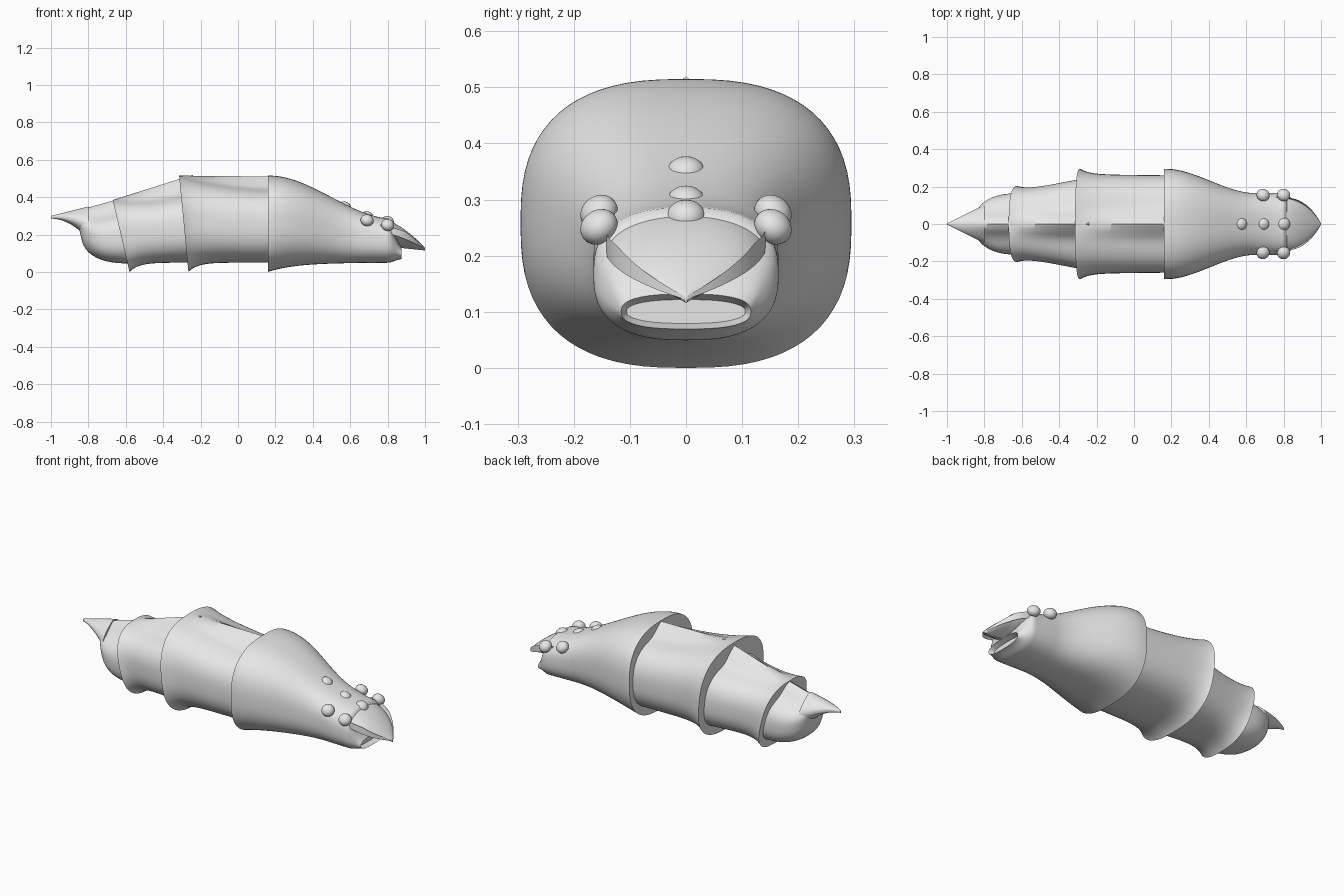
import bpy, bmesh, math

cube = bpy.data.objects.get("Cube")
if cube:
    bpy.data.objects.remove(cube)

grey = bpy.data.materials.new("plain_grey")
grey.use_nodes = True
grey.diffuse_color = (0.8, 0.8, 0.8, 1)
grey.node_tree.nodes["Principled BSDF"].inputs["Base Color"].default_value = grey.diffuse_color

SIDES = 72
STEPS = 60


def lerp(start, end, t):
    return start + (end - start) * t


def ease(x, start, end):
    t = min(max((x - start) / (end - start), 0), 1)
    return t * t * (3 - 2 * t)


def finish(bm, name):
    mesh = bpy.data.meshes.new(name)
    bm.to_mesh(mesh)
    bm.free()
    mesh.materials.append(grey)
    obj = bpy.data.objects.new(name, mesh)
    bpy.context.collection.objects.link(obj)
    bpy.ops.object.select_all(action='DESELECT')
    obj.select_set(True)
    bpy.context.view_layer.objects.active = obj
    bpy.ops.object.shade_smooth_by_angle(angle=math.radians(45))
    return obj


def section_ring(bm, x_low, x_high, low, high, width, ridge, power, arch):
    """Rounded cross-section with an optional crest on top and arch below."""
    middle, half = (low + high - ridge) / 2, (high - ridge - low) / 2
    ring = []
    for k in range(SIDES):
        angle = math.tau * k / SIDES
        c, s = math.cos(angle), math.sin(angle)
        u = math.copysign(abs(c) ** (2 / power), c)
        v = math.copysign(abs(s) ** (2 / power), s)
        y, z = width * u, middle + half * v
        if s > 0:
            z += ridge * math.exp(-(y / 0.055) ** 2)
        else:
            z += arch * abs(u) * min(1, half / 0.05)
        ring.append(bm.verts.new((lerp(x_low, x_high, (v + 1) / 2), y, z)))
    return ring


def loft(name, section, power=2.6, arch=0, lip=False):
    """Skin the cross-sections given by section(t), for t from start to end."""
    bm = bmesh.new()
    rings = [section_ring(bm, *section(i / STEPS), power, arch) for i in range(STEPS + 1)]
    for near, far in zip(rings, rings[1:]):
        for k in range(SIDES):
            n = (k + 1) % SIDES
            bm.faces.new((near[k], near[n], far[n], far[k]))
    bm.faces.new(rings[0])
    end_cap = bm.faces.new(rings[-1])
    bmesh.ops.recalc_face_normals(bm, faces=bm.faces)
    if lip:
        bmesh.ops.inset_region(bm, faces=[end_cap], thickness=0.01, depth=-0.03)
    return finish(bm, name)


def head_top(x):
    return 0.515 - 0.23 * ease(x, 0.17, 0.83)


# Head and front shell: broad rim, narrowing to a hollow lower lip
def head_section(t):
    x = lerp(0.16, 0.875, t)
    mouth = ease(x, 0.8, 0.88)
    low = 0.05 * (1 - math.exp((0.16 - x) / 0.15)) + 0.02 * mouth
    width = 0.295 - 0.13 * ease(x, 0.17, 0.65) - 0.05 * mouth
    return x, x, low, head_top(x) - 0.155 * mouth, width, 0


loft("head_and_front_shell", head_section, lip=True)


# Pointed upper lip overhanging the mouth
def beak_section(t):
    x = lerp(0.76, 1, t)
    return x, x, 0.14 - 0.025 * t, 0.285 - 0.155 * t ** 1.6, 0.004 + 0.14 * (1 - t ** 3), 0


loft("beak", beak_section, power=2.1, arch=0.045)


# Overlapping shells: crested at the front, flared to a slanted rim behind
def shell(name, front, rim_low, rim_high, tops, widths, crest):
    def section(t):
        flare = math.exp((1 - t) * (rim_low - front) / 0.05)
        return (lerp(front, rim_low, t), lerp(front, rim_high, t),
                0.05 * (1 - flare), lerp(*tops, t),
                lerp(*widths, t) + 0.03 * flare, crest * (1 - t * t))
    loft(name, section)


shell("middle_shell", 0.2, -0.265, -0.315, (0.51, 0.515), (0.26, 0.265), 0.065)
shell("rear_shell", -0.24, -0.58, -0.67, (0.52, 0.385), (0.25, 0.173), 0.09)


# Rounded tail segment
def tail_section(t):
    bulge = math.sqrt(1 - 0.98 * t ** 3)
    return (lerp(-0.54, -0.835, t), lerp(-0.62, -0.87, t),
            0.19 - 0.145 * bulge, 0.395 - 0.07 * t, 0.165 * bulge, 0.075 * bulge)


loft("tail_segment", tail_section)


# Spike continuing the crest behind the tail
def spike_section(t):
    x = lerp(-0.8, -1, t)
    rest = 1 - t
    return x, x, 0.285 - 0.11 * rest ** 2, 0.3 + 0.05 * rest, 0.003 + 0.1 * rest, 0.03 * rest


loft("tail_spike", spike_section, power=2)


# Domed eyes: three on the centre line and two mirrored pairs
def eye(name, x, side, sink):
    bm = bmesh.new()
    bmesh.ops.create_uvsphere(bm, u_segments=24, v_segments=14, radius=0.035)
    obj = finish(bm, name)
    obj.location = (x, side * 0.155, head_top(x) - sink)
    obj.scale.z = 0.85
    obj.rotation_euler = (-0.6 * side, 0.3, 0)


for place, x in (("back", 0.57), ("middle", 0.69), ("front", 0.8)):
    eye(place + "_centre_eye", x, 0, 0.017)
    if place != "back":
        eye(place + "_left_eye", x, 1, 0.035)
        eye(place + "_right_eye", x, -1, 0.035)
